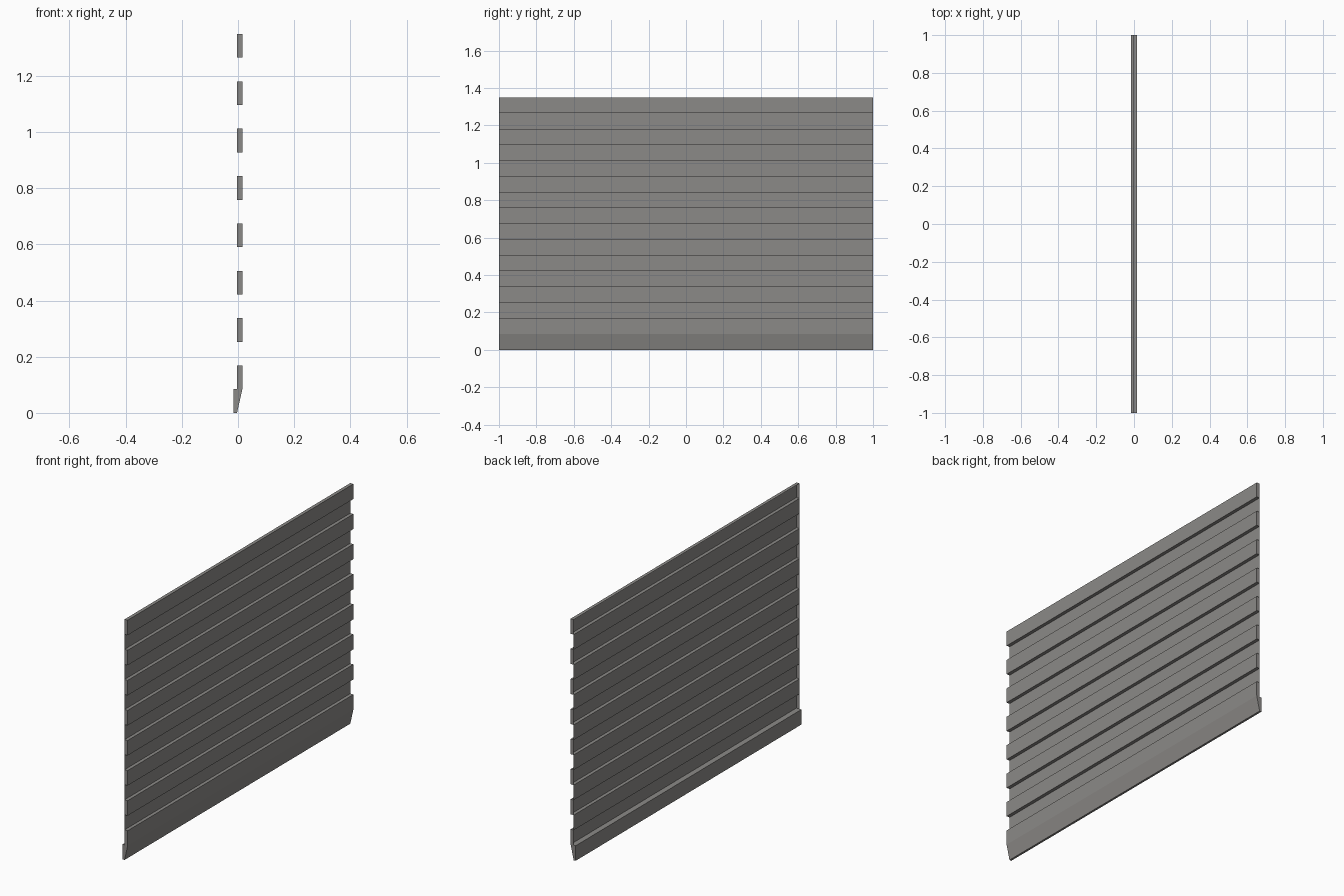
import bpy

if "Cube" in bpy.data.objects:
    bpy.data.objects.remove(bpy.data.objects["Cube"])

STEP = 1.349 / 16                    # height of one rib or one groove
SHEET, FRONT, BACK = -0.0035, 0.0155, -0.0155   # x of groove sheet, rib face, sill back
HALF = 1.0                           # half of the panel length

steel = bpy.data.materials.new("grey metal")
steel.diffuse_color = (0.26, 0.252, 0.242, 1)
steel.use_nodes = True
steel.node_tree.nodes["Principled BSDF"].inputs["Base Color"].default_value = steel.diffuse_color


def build(name, profile, caps):
    """Sweep an x-z profile along y and close the ends with cap polygons."""
    verts, faces = [], []

    def face(points):
        start = len(verts)
        verts.extend(points)
        faces.append(list(range(start, len(verts))))

    for (xa, za), (xb, zb) in zip(profile, profile[1:]):
        face([(xa, -HALF, za), (xb, -HALF, zb), (xb, HALF, zb), (xa, HALF, za)])
    for cap in caps:                 # caps are listed clockwise seen from the front
        face([(x, HALF, z) for x, z in cap])
        face([(x, -HALF, z) for x, z in reversed(cap)])
    mesh = bpy.data.meshes.new(name)
    mesh.from_pydata(verts, [], faces)
    mesh.materials.append(steel)
    obj = bpy.data.objects.new(name, mesh)
    bpy.context.collection.objects.link(obj)
    return obj


# Corrugated sheet: ribs open at the back, thin sheet in the grooves
profile, caps = [], []
for i in range(8):
    top = (16 - 2 * i) * STEP
    bottom = top - STEP
    rib = [(SHEET, top), (FRONT, top), (FRONT, bottom), (SHEET, bottom)]
    caps.append(rib)
    profile += rib if i < 7 else rib[:3]
build("corrugated_sheet", profile, caps)

# Closed bottom sill with a sloping front and a ledge at the back
sill = [(FRONT, STEP), (SHEET, 0), (BACK, 0), (BACK, STEP)]
build("bottom_sill", sill + sill[:1], [sill])
